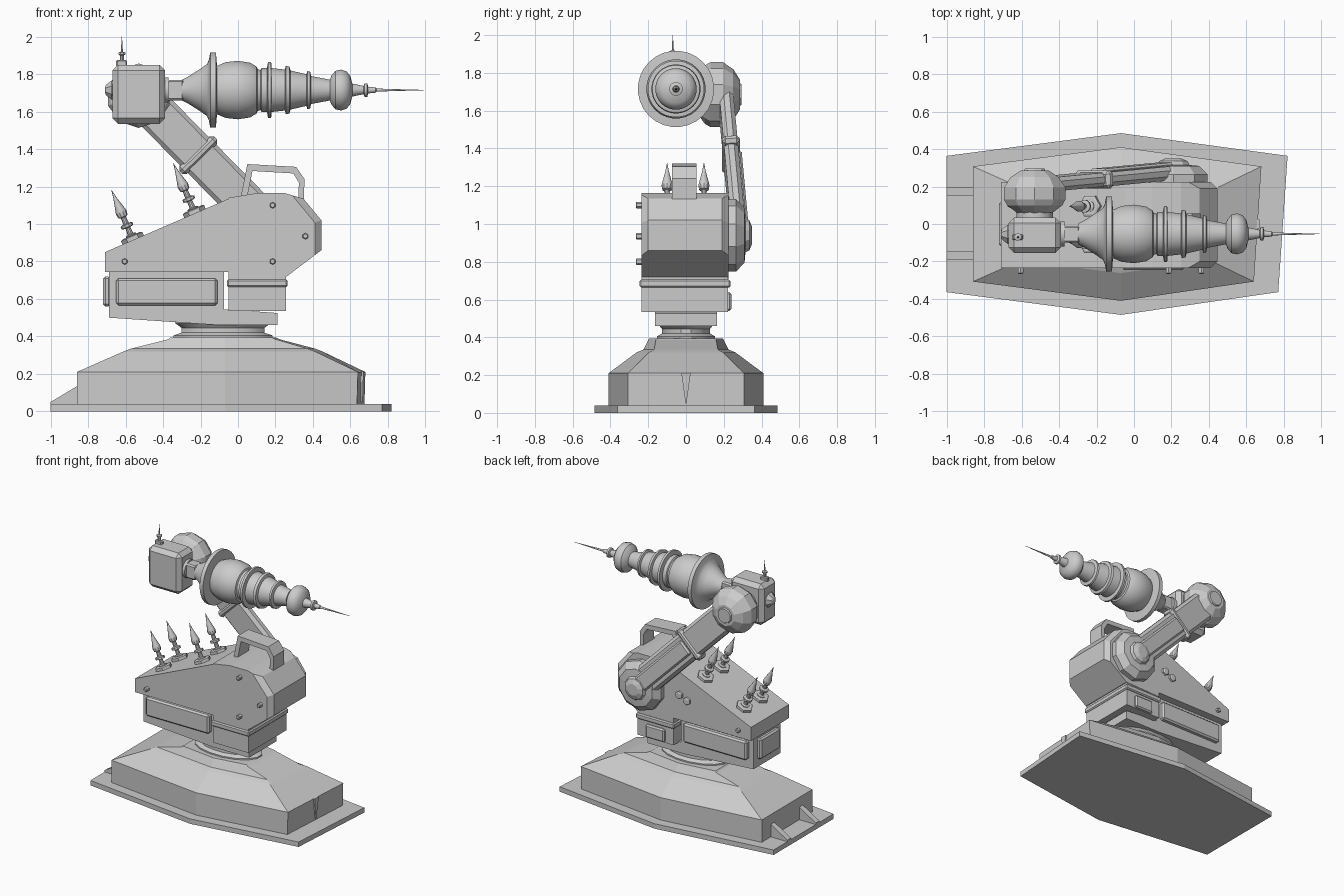
import bpy, bmesh, math
from mathutils import Vector, Matrix

if "Cube" in bpy.data.objects:
    bpy.data.objects.remove(bpy.data.objects["Cube"])


def finish(name, bm, smooth=None):
    bmesh.ops.recalc_face_normals(bm, faces=bm.faces)
    me = bpy.data.meshes.new(name)
    bm.to_mesh(me)
    bm.free()
    ob = bpy.data.objects.new(name, me)
    bpy.context.collection.objects.link(ob)
    if smooth:
        bpy.ops.object.select_all(action='DESELECT')
        ob.select_set(True)
        bpy.context.view_layer.objects.active = ob
        bpy.ops.object.shade_smooth_by_angle(angle=math.radians(smooth))
    return ob


def loft(name, rings, smooth=None):
    """Skin equal-length rings of points and cap both ends."""
    bm = bmesh.new()
    vs = [[bm.verts.new(p) for p in r] for r in rings]
    n = len(vs[0])
    for a, b in zip(vs, vs[1:]):
        for i in range(n):
            bm.faces.new((a[i], a[(i + 1) % n], b[(i + 1) % n], b[i]))
    bm.faces.new(vs[0])
    bm.faces.new(vs[-1])
    return finish(name, bm, smooth)


def prism(name, pts, y0, y1, bevel=0, pick=lambda e: True):
    """Extrude an x/z outline along y, optionally bevelling chosen edges."""
    ob = loft(name, [[(x, y, z) for x, z in pts] for y in (y0, y1)])
    if bevel:
        bm = bmesh.new()
        bm.from_mesh(ob.data)
        bmesh.ops.bevel(bm, geom=[e for e in bm.edges if pick(e)], offset=bevel,
                        segments=1, affect='EDGES')
        bm.to_mesh(ob.data)
        bm.free()
    return ob


def box(name, x0, x1, y0, y1, z0, z1, bevel=0):
    return prism(name, [(x0, z0), (x1, z0), (x1, z1), (x0, z1)], y0, y1, bevel)


def lathe(name, prof, origin, axis, sides=24, smooth=35, sy=1):
    """Revolve (distance along axis, radius) pairs around an axis."""
    rot = Vector(axis).to_track_quat('Z', 'Y')
    rings = []
    for t, r in prof:
        ring = []
        for i in range(sides):
            a = 2 * math.pi * (i + .5) / sides
            ring.append(Vector(origin) + rot @ Vector((r * math.cos(a), sy * r * math.sin(a), t)))
        rings.append(ring)
    return loft(name, rings, smooth)


def hexring(z, xl, xr, y, k=.75, skew=.04):
    m = -.07
    return [(xl, -k * y, z), (m, -y, z), (xr - skew, -k * y, z),
            (xr, k * y, z), (m, y, z), (xl, k * y, z)]


# Base: plate, hull and stepped crown
loft('base_plate', [hexring(z, -1, .82, .485, .75, .05) for z in (0, .038)])
loft('base_hull', [hexring(.03, -.86, .675, .41), hexring(.21, -.86, .68, .41),
                   hexring(.32, -.61, .45, .262), hexring(.335, -.57, .41, .225),
                   hexring(.385, -.37, .22, .2, .8, .02), hexring(.395, -.36, .2, .195, .8, .02)])
for i, y in enumerate((-.17, .175)):
    prism(f'base_fin_{i}', [(-1, .035), (-.85, .035), (-.85, .14), (-1, .05)], y - .022, y + .022)
loft('end_wedge', [[(.62, -.025, .212), (.67, -.025, .212), (.67, .025, .212), (.62, .025, .212)],
                   [(.64, -.002, .05), (.665, -.002, .05), (.665, .002, .05), (.64, .002, .05)]])

# Turntable neck
lathe('turntable_neck', [(.38, .27), (.405, .27), (.42, .225), (.445, .225), (.47, .26), (.5, .26)],
      (-.08, 0, 0), (0, 0, 1), 16, 30, .58)

# Lower hull with side and end panels
prism('lower_hull', [(-.69, .75), (-.69, .5), (-.1, .46), (.21, .46), (.21, .525),
                     (-.075, .545), (-.075, .75)], -.165, .165)
for s in (-1, 1):
    ys = sorted((s * .15, s * .2))
    box(f'side_panel_{s}', -.65, -.11, *ys, .565, .71, .012)
box('end_panel', -.72, -.68, -.12, .12, .56, .72, .012)

# Pedestal under the front block
box('pedestal', -.05, .255, -.235, .222, .535, .72)
box('pedestal_band', -.06, .265, -.245, .235, .663, .705, .008)
box('pedestal_panel', .02, .18, .2, .24, .54, .64, .01)

# Upper body: sloped rear half and chamfered front half
prism('rear_body', [(-.71, .745), (-.05, .745), (-.05, 1.135), (-.71, .85)], -.235, .225)
prism('front_body', [(-.05, .71), (.26, .72), (.445, .86), (.445, 1.02), (.35, 1.135),
                     (.25, 1.165), (.1, 1.165), (-.05, 1.14)], -.235, .225, .035,
      lambda e: all(v.co.x > .3 for v in e.verts)
      and abs(e.verts[0].co.y - e.verts[1].co.y) < .01)

# Bolts on both flanks
for i, (x, z) in enumerate([(-.605, .8), (.185, 1.1), (.185, .8), (.36, .935)]):
    lathe(f'bolt_{i}', [(0, .017), (.032, .017), (.036, .012)], (x, -.23, z), (0, -1, 0), 6, None)
for i, (x, z, r) in enumerate([(-.605, .8, .017), (-.105, .94, .03), (-.17, .91, .03)]):
    lathe(f'back_bolt_{i}', [(0, r), (.02, r), (.025, r * .7)], (x, .22, z), (0, 1, 0), 6, None)

# Carrying handle: loop bar with open window
outer = [(.01, 1.12), (.05, 1.32), (.31, 1.305), (.355, 1.24), (.35, 1.08)]
inner = [(.045, 1.12), (.077, 1.283), (.295, 1.27), (.325, 1.22), (.32, 1.08)]
loft('handle', [[(a[0], -.075, a[1]), (a[0], .055, a[1]), (b[0], .055, b[1]), (b[0], -.075, b[1])]
                for a, b in zip(outer, inner)])

# Four spikes standing square to the rear slope
normal = (-.397, 0, .918)
spike = [(.01, .03), (.03, .03), (.035, .016), (.07, .014), (.075, .034), (.09, .034), (.095, .016),
         (.13, .014), (.135, .026), (.16, .03), (.17, .028), (.24, .01), (.29, .001)]
for x in (-.56, -.23):
    for y in (-.1, .095):
        o = (x, y, .85 + (x + .71) * .432)
        lathe('spike_foot', [(-.01, .062), (.02, .062), (.025, .05)], o, normal, 6, None)
        lathe('spike', spike, o, normal, 10)


# Slanted arm from shoulder to elbow, bars oriented along its axis
shoulder, elbow = Vector((.21, .275, .94)), Vector((-.53, .205, 1.69))
d = (elbow - shoulder).normalized()
n = Vector((0, 1, 0))
n = (n - d * n.dot(d)).normalized()
arm_frame = Matrix.Translation(shoulder) @ Matrix((d, n, d.cross(n))).transposed().to_4x4()
length = (elbow - shoulder).length


def arm_bar(name, t0, t1, thick0, thick1, width, bevel):
    ob = box(name, t0, t1, thick0, thick1, -width / 2, width / 2, bevel)
    ob.data.transform(arm_frame)


arm_bar('arm', -.02, length, -.035, .04, .215, .022)
arm_bar('arm_rib', .05, .58, .03, .058, .12, .012)
arm_bar('arm_collar', .575, .63, -.045, .05, .262, .018)

# Shoulder and elbow joints
lathe('shoulder_joint', [(.2, .19), (.265, .192), (.31, .145), (.315, .09), (.335, .08), (.35, .045)],
      (.21, 0, .94), (0, 1, 0), 10, None)
lathe('elbow_joint', [(.06, .1), (.1, .155), (.13, .172), (.195, .172), (.25, .135), (.285, .08),
                      (.285, .06), (.295, .055)], (-.53, 0, 1.685), (0, 1, 0), 10, None)
lathe('elbow_link', [(.0, .1), (.08, .1)], (-.53, 0, 1.685), (0, 1, 0), 12)

# Head block, rear nub and antenna
box('head', -.67, -.39, -.155, .035, 1.535, 1.85, .03)
lathe('rear_nub', [(0, .055), (.015, .055), (.045, .03), (.05, .015)],
      (-.66, -.055, 1.715), (-1, 0, 0), 8, None)
box('antenna_base', -.65, -.592, -.085, -.055, 1.84, 1.875, .006)
lathe('antenna', [(0, .012), (.05, .012), (.055, .02), (.065, .02), (.07, .006), (.15, .001)],
      (-.62, -.07, 1.85), (0, 0, 1), 8)

# Barrel: connector, flanged drum, cooling rings, bulb and needle
box('barrel_connector', -.4, -.29, -.1, -.01, 1.66, 1.77, .01)
lathe('barrel_collar', [(-.395, .068), (-.37, .068)], (0, -.053, 1.715), (1, 0, 0), 16)
barrel = [(-.3, .055), (-.27, .07), (-.2, .115), (-.165, .14), (-.155, .165), (-.148, .202),
          (-.118, .202), (-.112, .13), (-.065, .15), (0, .157), (.065, .147), (.1, .125),
          (.105, .112), (.12, .108), (.125, .118), (.155, .118), (.16, .15), (.177, .15),
          (.18, .118), (.25, .11), (.255, .13), (.275, .126), (.28, .105), (.365, .085),
          (.37, .102), (.385, .1), (.39, .075), (.49, .056), (.5, .08), (.52, .103), (.55, .11),
          (.58, .1), (.6, .075), (.61, .035), (.67, .022), (.675, .036), (.69, .036),
          (.695, .018), (.735, .014), (.74, .008), (.99, .001)]
lathe('barrel', barrel, (0, -.053, 1.715), (1, 0, 0), 28)
